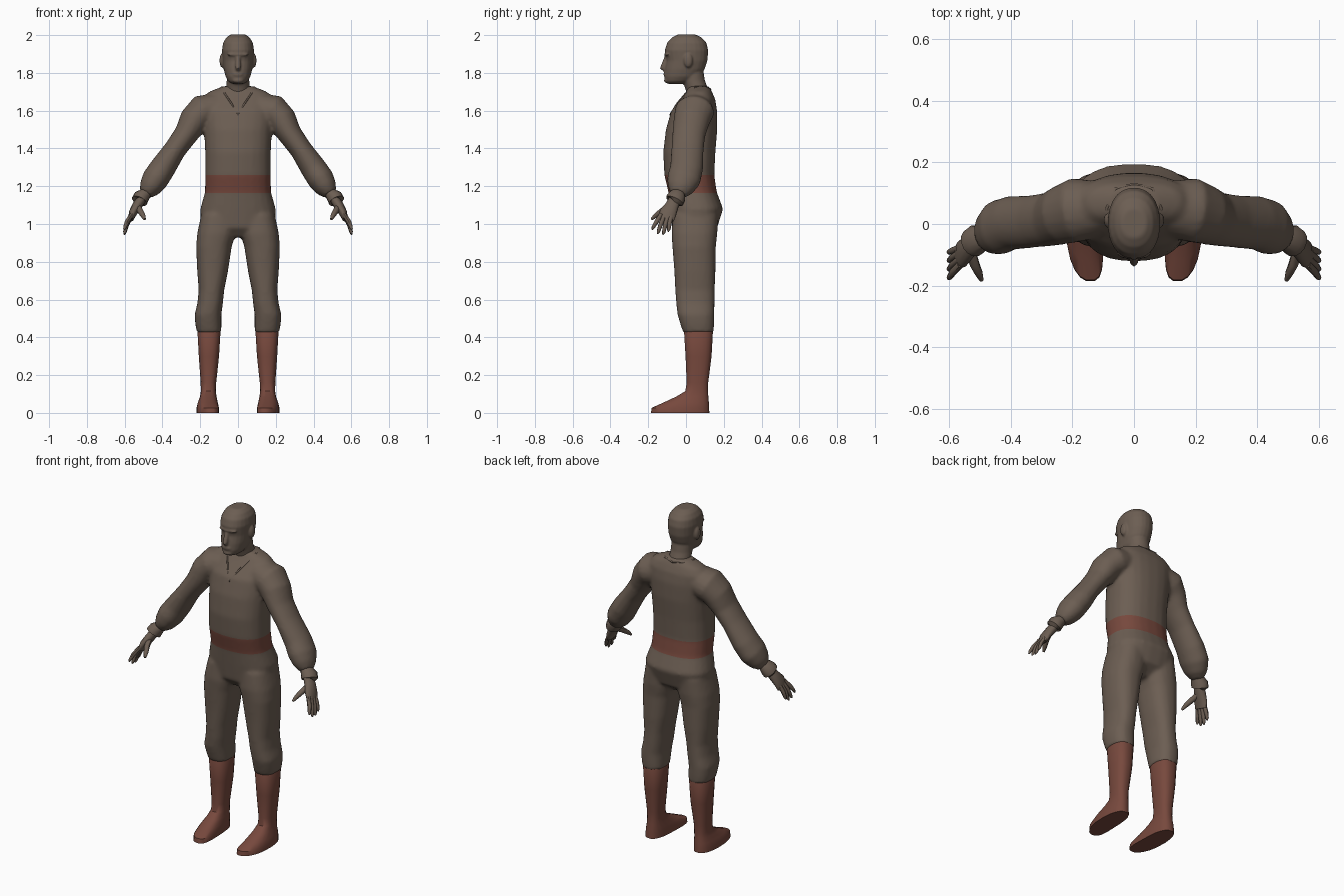
import bpy, bmesh, math
from mathutils import Vector

if "Cube" in bpy.data.objects:
    bpy.data.objects.remove(bpy.data.objects["Cube"])


def material(name, rgb):
    m = bpy.data.materials.new(name)
    m.diffuse_color = (*rgb, 1)
    m.use_nodes = True
    m.node_tree.nodes["Principled BSDF"].inputs["Base Color"].default_value = m.diffuse_color
    return m


BROWN = material("brown cloth", (0.150, 0.112, 0.086))
RED = material("red leather", (0.185, 0.066, 0.047))


def se(t, n):
    """Point on a unit superellipse."""
    c, s = math.cos(t), math.sin(t)
    return (math.copysign(abs(c) ** (2 / n), c), math.copysign(abs(s) ** (2 / n), s))


def skin(name, rings, mat):
    """Closed mesh through a list of vertex rings."""
    bm = bmesh.new()
    vs = [[bm.verts.new(p) for p in r] for r in rings]
    n = len(vs[0])
    for a, b in zip(vs, vs[1:]):
        for i in range(n):
            j = (i + 1) % n
            bm.faces.new((a[i], a[j], b[j], b[i]))
    bm.faces.new(vs[0])
    bm.faces.new(vs[-1])
    bmesh.ops.recalc_face_normals(bm, faces=bm.faces)
    me = bpy.data.meshes.new(name)
    bm.to_mesh(me)
    bm.free()
    me.materials.append(mat)
    ob = bpy.data.objects.new(name, me)
    bpy.context.collection.objects.link(ob)
    return ob


def stack(name, rows, mat, s=1, n=2.4, sides=24, toe=0.0):
    """Loft of level rings: z, x min, x max, y front, y back."""
    rings = []
    for z, x0, x1, y0, y1 in rows:
        ring = []
        for k in range(sides):
            a, b = se(2 * math.pi * (k + .5) / sides, n)
            y = (y0 + y1) / 2 + b * (y1 - y0) / 2
            x = (x0 + x1) / 2 + a * (x1 - x0) / 2 - toe * min(y, 0) ** 2
            ring.append((s * x, y, z))
        rings.append(ring)
    return skin(name, rings, mat)


def limb(name, rows, mat, s=1, sides=14):
    """Tube along a path: x, y, z, thickness radius, depth radius."""
    pts = [Vector(r[:3]) for r in rows]
    rings = []
    for i, r in enumerate(rows):
        d = (pts[min(i + 1, len(pts) - 1)] - pts[max(i - 1, 0)]).normalized()
        u = d.cross(Vector((0, 1, 0))).normalized()
        v = u.cross(d)
        ring = []
        for k in range(sides):
            t = 2 * math.pi * k / sides
            p = pts[i] + u * math.cos(t) * r[3] + v * math.sin(t) * r[4]
            ring.append((s * p.x, p.y, p.z))
        rings.append(ring)
    return skin(name, rings, mat)


def ball(name, loc, size, mat):
    bpy.ops.mesh.primitive_uv_sphere_add(segments=12, ring_count=8, radius=1, location=loc)
    ob = bpy.context.object
    ob.name, ob.scale = name, size
    ob.data.materials.append(mat)
    return ob


def select(obs):
    bpy.ops.object.select_all(action='DESELECT')
    for o in obs:
        o.select_set(True)
    bpy.context.view_layer.objects.active = obs[0]


def fuse(name, obs, voxel=None, smooth=4):
    """Join parts; optionally melt them into one skin."""
    select(obs)
    if len(obs) > 1:
        bpy.ops.object.join()
    ob = bpy.context.object
    ob.name = name
    bpy.ops.object.transform_apply(location=True, rotation=True, scale=True)
    if voxel:
        m = ob.modifiers.new("melt", 'REMESH')
        m.mode, m.voxel_size, m.use_smooth_shade = 'VOXEL', voxel, True
        m = ob.modifiers.new("relax", 'SMOOTH')
        m.factor, m.iterations = 0.5, smooth
        bpy.ops.object.convert(target='MESH')
    bpy.ops.object.shade_smooth_by_angle(angle=math.radians(45))
    return bpy.context.object


# Suit: torso, sleeves and trousers melted together
body = [(0.93, .06, -.03, .10), (0.98, .195, -.072, .165), (1.08, .200, -.084, .197),
        (1.17, .175, -.094, .163), (1.26, .174, -.115, .150), (1.38, .174, -.121, .156),
        (1.50, .180, -.107, .166), (1.60, .190, -.078, .165), (1.66, .190, -.030, .155),
        (1.70, .155, .000, .138), (1.73, .075, .015, .120)]
parts = [stack("torso", [(z, -w, w, a, b) for z, w, a, b in body], BROWN)]
leg = [(1.05, .01, .195, -.07, .17), (.95, .012, .216, -.077, .166), (.88, .033, .222, -.072, .158),
       (.75, .053, .216, -.062, .156), (.65, .073, .208, -.057, .152), (.58, .080, .215, -.052, .151),
       (.52, .088, .230, -.045, .150), (.47, .088, .226, -.03, .149), (.425, .088, .218, -.015, .146)]
arm = [(.11, .05, 1.61, .085, .09), (.19, .045, 1.595, .09, .105), (.232, .03, 1.55, .08, .097),
       (.275, .015, 1.475, .064, .088), (.333, .008, 1.395, .059, .086), (.40, .003, 1.295, .069, .088),
       (.44, -.012, 1.235, .071, .09), (.468, -.03, 1.19, .058, .072), (.49, -.042, 1.158, .034, .044)]
for s in (1, -1):
    parts.append(stack("trouser_leg", leg, BROWN, s))
    parts.append(limb("sleeve", arm, BROWN, s, 18))
suit = fuse("suit", parts, 0.011, 5)

# Belt: red band cut into the suit by height
suit.data.materials.append(RED)
bm = bmesh.new()
bm.from_mesh(suit.data)
for z in (1.165, 1.26):
    bmesh.ops.bisect_plane(bm, geom=bm.verts[:] + bm.edges[:] + bm.faces[:],
                           plane_co=(0, 0, z), plane_no=(0, 0, 1))
for f in bm.faces:
    c = f.calc_center_median()
    f.material_index = int(1.165 < c.z < 1.26 and abs(c.x) < .23)
bm.to_mesh(suit.data)
bm.free()

# Collar: thin V-shaped rim laid on the suit
half = [(0, -.09, 1.58), (.035, -.05, 1.64), (.07, -.005, 1.69), (.088, .05, 1.722), (.06, .115, 1.722)]
loop = half + [(0, .14, 1.72)] + [(-x, y, z) for x, y, z in half[:0:-1]]
cu = bpy.data.curves.new("collar", 'CURVE')
cu.dimensions, cu.bevel_depth, cu.bevel_resolution = '3D', .005, 1
sp = cu.splines.new('POLY')
sp.points.add(len(loop) - 1)
sp.use_cyclic_u = True
for p, co in zip(sp.points, loop):
    p.co = (*suit.closest_point_on_mesh(Vector(co))[1], 1)
cu.materials.append(BROWN)
bpy.context.collection.objects.link(bpy.data.objects.new("collar", cu))

# Head with neck, nose, brow and ears
skull = [(1.742, .03, -.095, -.02), (1.755, .052, -.110, .03), (1.78, .066, -.115, .07),
         (1.82, .076, -.112, .099), (1.865, .081, -.104, .114), (1.92, .085, -.113, .118),
         (1.96, .079, -.100, .108), (1.987, .062, -.075, .083), (2.003, .04, -.045, .05)]
neck = [(1.65, .068, .015, .13), (1.72, .062, -.005, .115), (1.76, .06, -.02, .1), (1.83, .06, -.03, .09)]
parts = [stack("skull", [(z, -w, w, a, b) for z, w, a, b in skull], BROWN, n=2.2),
         stack("neck", [(z, -w, w, a, b) for z, w, a, b in neck], BROWN, n=2),
         limb("nose", [(0, -.100, 1.895, .010, .010), (0, -.115, 1.85, .014, .013),
                       (0, -.121, 1.828, .014, .019), (0, -.108, 1.815, .01, .014)], BROWN),
         ball("brow", (0, -.096, 1.897), (.058, .020, .011), BROWN),
         ball("mouth", (0, -.108, 1.792), (.028, .012, .012), BROWN),
         ball("chin", (0, -.103, 1.76), (.03, .014, .014), BROWN)]
for s in (1, -1):
    parts.append(ball("ear", (s * .086, .012, 1.865), (.012, .024, .037), BROWN))
fuse("head", parts, 0.006, 3)

# Hands with cuff, palm, fingers and thumb
tips = [(-.132, -.178, .970), (-.113, -.150, .948), (-.094, -.122, .944), (-.077, -.095, .960)]
cuff = [(.485, -.042, 1.165, .030, .036), (.512, -.052, 1.14, .043, .050),
        (.522, -.060, 1.122, .043, .050), (.522, -.062, 1.12, .028, .034)]
palm = [(.50, -.05, 1.15, .025, .03), (.535, -.075, 1.095, .026, .036),
        (.556, -.095, 1.06, .022, .046), (.568, -.105, 1.025, .015, .042)]
thumb = [(.530, -.085, 1.09, .017, .017), (.517, -.130, 1.068, .016, .016),
         (.503, -.160, 1.045, .013, .013), (.494, -.182, 1.025, .007, .007)]
# Boots
boot = [(.45, .10, .205, 0, .135), (.43, .092, .215, -.011, .143), (.30, .100, .208, -.003, .136),
        (.16, .115, .198, .003, .118), (.115, .117, .197, -.004, .117), (.085, .113, .202, -.055, .119),
        (.055, .107, .213, -.12, .122), (.027, .103, .220, -.183, .124), (0, .103, .220, -.187, .125)]
for s, side in ((1, "left"), (-1, "right")):
    parts = [limb("palm", palm, BROWN, s), limb("cuff", cuff, BROWN, s), limb("thumb", thumb, BROWN, s, 8)]
    for y0, y1, z1 in tips:
        ym = y0 + (y1 - y0) * .55
        parts.append(limb("finger", [(.563, y0, 1.05, .012, .012), (.588, ym, (1.05 + z1) / 2, .012, .012),
                                     (.599, y1 + .004, z1 + .012, .009, .009), (.602, y1, z1, .004, .004)], BROWN, s, 8))
    fuse(side + "_hand", parts)
    fuse(side + "_boot", [stack("boot", boot, RED, s, 2.5, 20, .6)])
